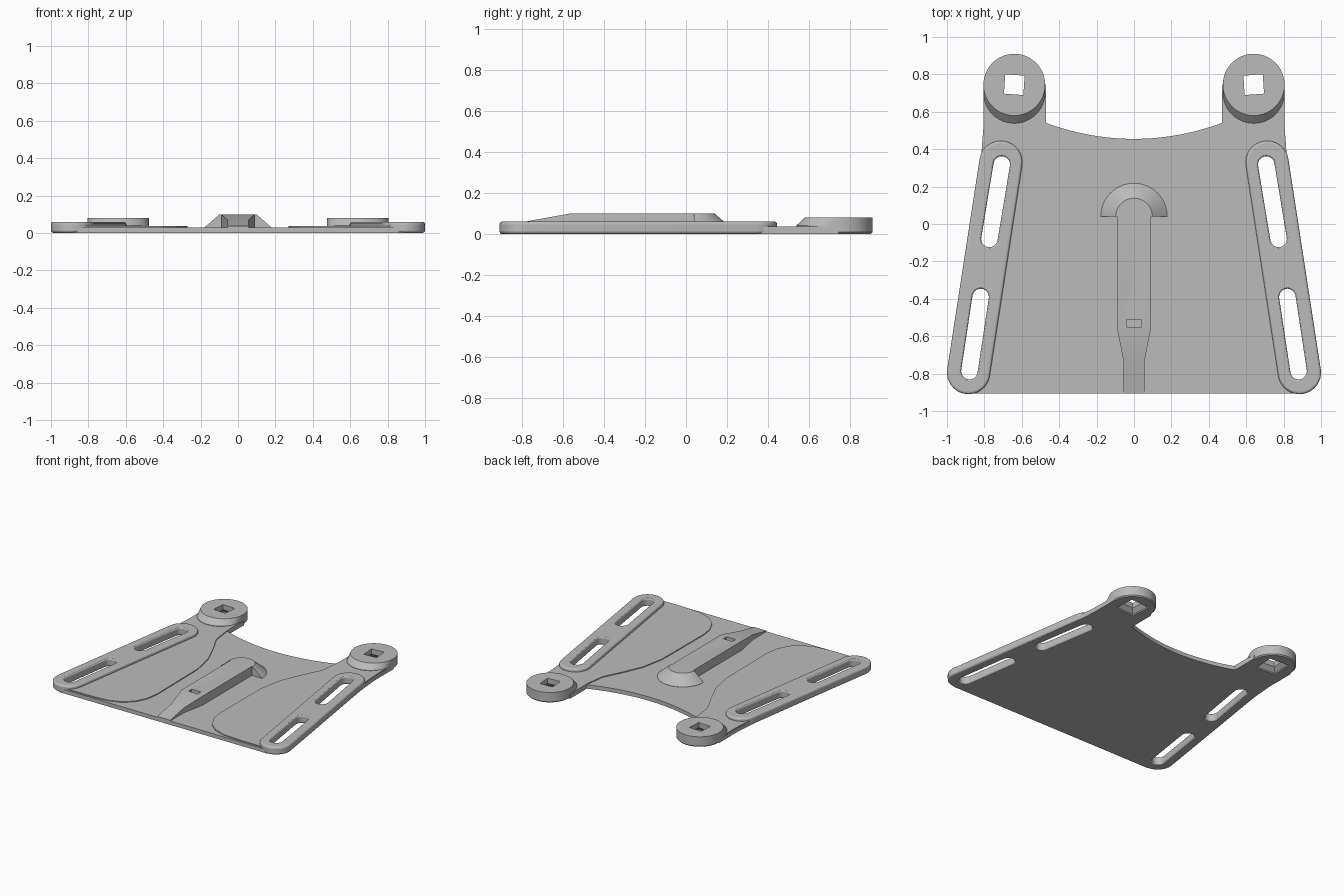
import bpy, bmesh
from math import sin, cos, pi, atan2, radians

if "Cube" in bpy.data.objects:
    bpy.data.objects.remove(bpy.data.objects["Cube"], do_unlink=True)

grey = bpy.data.materials.new("plain grey")
grey.use_nodes = True
grey.diffuse_color = (0.5, 0.5, 0.5, 1)
grey.node_tree.nodes["Principled BSDF"].inputs["Base Color"].default_value = (0.5, 0.5, 0.5, 1)


def loft(name, rings):
    """Skin a stack of equal-length 3D rings and cap both ends."""
    bm = bmesh.new()
    loops = [[bm.verts.new(p) for p in ring] for ring in rings]
    n = len(loops[0])
    for low, high in zip(loops, loops[1:]):
        for i in range(n):
            j = (i + 1) % n
            bm.faces.new((low[i], low[j], high[j], high[i]))
    bm.faces.new(loops[0])
    bm.faces.new(loops[-1])
    bmesh.ops.remove_doubles(bm, verts=bm.verts, dist=1e-5)
    bmesh.ops.recalc_face_normals(bm, faces=bm.faces)
    mesh = bpy.data.meshes.new(name)
    bm.to_mesh(mesh)
    bm.free()
    mesh.materials.append(grey)
    obj = bpy.data.objects.new(name, mesh)
    bpy.context.collection.objects.link(obj)
    return obj


def at(points, z):
    return [(x, y, z) for x, y in points]


def capsule(a, b, r, z, side=1, n=16):
    """Stadium outline around the segment a-b."""
    turn = atan2(b[1] - a[1], b[0] - a[0])
    ring = []
    for centre, start in ((b, turn - pi / 2), (a, turn + pi / 2)):
        for i in range(n + 1):
            t = start + pi * i / n
            ring.append((side * (centre[0] + r * cos(t)), centre[1] + r * sin(t), z))
    return ring


def edge_round(r, z0, z1, size, steps=3):
    """Radius and height pairs; a negative size flares the ends outward."""
    s = abs(size)
    arc = [(size * (1 - sin(i * pi / 2 / steps)), s * (1 - cos(i * pi / 2 / steps)))
           for i in range(steps + 1)]
    return ([(r - d, z0 + h) for d, h in arc]
            + [(r - d, z1 - h) for d, h in reversed(arc)])


def cut(obj, cutters):
    for cutter in cutters:
        mod = obj.modifiers.new("cut", 'BOOLEAN')
        mod.operation = 'DIFFERENCE'
        mod.solver = 'EXACT'
        mod.object = cutter
    bpy.context.view_layer.update()
    graph = bpy.context.evaluated_depsgraph_get()
    mesh = bpy.data.meshes.new_from_object(obj.evaluated_get(graph))
    obj.modifiers.clear()
    obj.data = mesh


# Base plate with the concave back edge
half = [(0.885, -0.905), (0.955, -0.87), (0.985, -0.8), (0.818, 0.35),
        (0.805, 0.52), (0.805, 0.745), (0.47, 0.745)]
arch = [(0.47 * i / 12, 0.455 + 0.085 * (i / 12) ** 2) for i in range(12, -1, -1)]
right = half + arch
outline = right + [(-x, y) for x, y in reversed(right[:-1])]
plate = loft("base_plate", [at(outline, 0), at(outline, 0.03)])

parts, cutters = [plate], []
boss_at, boss_r = (0.64, 0.745), 0.165
rail_back, rail_front = (0.712, 0.33), (0.885, -0.795)
slots = [((0.707, 0.318), (0.773, -0.08)), ((0.82, -0.39), (0.88, -0.787))]
pad_shape = [(0.85, -0.895), (0.65, -0.895), (0.5, -0.885), (0.4, -0.85),
             (0.33, -0.79), (0.285, -0.7), (0.27, -0.6), (0.275, -0.1),
             (0.31, 0.08), (0.38, 0.24), (0.45, 0.38), (0.47, 0.54),
             (0.47, 0.7), (0.8, 0.7), (0.803, 0.52), (0.815, 0.36)]

for side, label in ((1, "left"), (-1, "right")):
    # Shallow raised pad running up to the boss
    pad = [(side * x, y) for x, y in pad_shape]
    parts.append(loft(label + "_pad", [at(pad, 0.01), at(pad, 0.037)]))

    # Rounded side rail
    parts.append(loft(label + "_rail", [
        capsule(rail_back, rail_front, r, z, side)
        for r, z in edge_round(0.115, 0, 0.06, 0.014)]))

    # Round boss with a sloping front skirt
    x, y = boss_at
    foot = (x, y - 0.042)
    parts.append(loft(label + "_boss", [
        capsule(foot, boss_at, boss_r - 0.008, 0, side, 24),
        capsule(foot, boss_at, boss_r, 0.008, side, 24),
        capsule(foot, boss_at, boss_r, 0.04, side, 24),
        capsule((x, y - 1e-6), boss_at, boss_r, 0.08, side, 24)]))

    # Through slots with softened rims
    for a, b in slots:
        cutters.append(loft("slot_cutter", [
            capsule(a, b, r, z, side)
            for r, z in edge_round(0.044, -0.001, 0.061, -0.012)]))

    # Square hole, flared underneath
    rings = []
    for h, z in ((0.08, -0.001), (0.08, 0.01), (0.052, 0.04), (0.052, 0.1)):
        corners = [radians(49 + 90 * i) for i in range(4)]
        rings.append([(side * (x + h * 2 ** 0.5 * cos(t)), y + h * 2 ** 0.5 * sin(t), z)
                      for t in corners])
    cutters.append(loft("hole_cutter", rings))

for part in parts:
    cut(part, cutters)

# Centre ridge with a ramp rising from the front edge
ridge = loft("centre_ridge", [
    [(-w, y, 0.01), (w, y, 0.01), (w, y, top), (-w, y, top)]
    for y, w, top in ((-0.905, 0.055, 0.036), (-0.74, 0.055, 0.068),
                      (-0.56, 0.09, 0.1), (0.06, 0.09, 0.1))])
notch_shape = [(-0.04, -0.55), (0.04, -0.55), (0.04, -0.51), (-0.04, -0.51)]
notch = loft("notch_cutter", [at(notch_shape, 0.075), at(notch_shape, 0.12)])
cut(ridge, [notch])
cutters.append(notch)

# Half-cone head closing the ridge
head = loft("ridge_head", [
    [(r * cos(pi * i / 24), 0.04 + r * sin(pi * i / 24), z) for i in range(25)]
    for r, z in ((0.178, 0.02), (0.178, 0.031), (0.098, 0.1))])
parts += [ridge, head]

for cutter in cutters:
    bpy.data.objects.remove(cutter, do_unlink=True)

bpy.ops.object.select_all(action='DESELECT')
for part in parts:
    part.select_set(True)
bpy.context.view_layer.objects.active = plate
bpy.ops.object.shade_smooth_by_angle(angle=radians(13))
